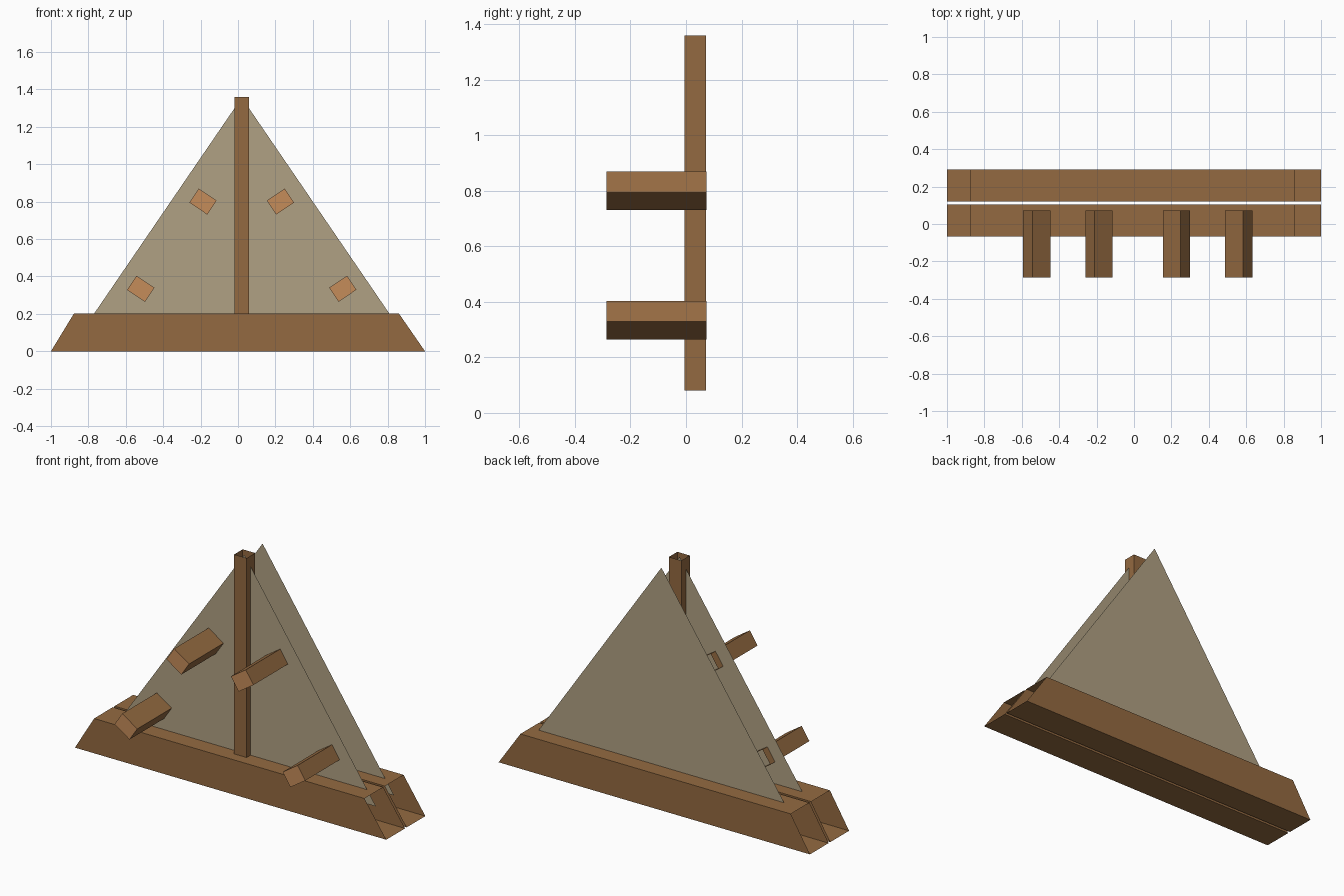
import bpy, bmesh, math
from mathutils import Vector

if "Cube" in bpy.data.objects:
    bpy.data.objects.remove(bpy.data.objects["Cube"])


def material(name, rgb):
    m = bpy.data.materials.new(name)
    lin = [((c / 255 + 0.055) / 1.055) ** 2.4 for c in rgb]
    m.diffuse_color = (*lin, 1)
    m.use_nodes = True
    m.node_tree.nodes["Principled BSDF"].inputs["Base Color"].default_value = m.diffuse_color
    return m


WOOD = material("brown wood", (148, 106, 65))
CUT = material("light cut wood", (197, 140, 90))
CLOTH = material("grey beige panel", (176, 161, 131))
MID = 0.02  # the mast and panels sit slightly right of centre


def finish(name, bm, mats):
    me = bpy.data.meshes.new(name)
    bm.to_mesh(me)
    bm.free()
    for m in mats:
        me.materials.append(m)
    ob = bpy.data.objects.new(name, me)
    bpy.context.collection.objects.link(ob)


def tube(name, ring_a, ring_b, cap_a=False):
    """Open four-sided tube between two rings; optional lighter cap on the first."""
    bm = bmesh.new()
    a = [bm.verts.new(p) for p in ring_a]
    b = [bm.verts.new(p) for p in ring_b]
    n = len(a)
    centre = sum((v.co for v in bm.verts), Vector()) / (2 * n)
    for i in range(n):
        j = (i + 1) % n
        bm.faces.new((a[i], a[j], b[j], b[i]))
    if cap_a:
        bm.faces.new(a).material_index = 1
    # point every face away from the middle
    for f in bm.faces:
        f.normal_update()
        if f.normal.dot(f.calc_center_median() - centre) < 0:
            f.normal_flip()
    finish(name, bm, [WOOD, CUT] if cap_a else [WOOD])


# base beams with slanted open ends
for name, y0, y1 in (("front_base_beam", -0.068, 0.104), ("back_base_beam", 0.12, 0.291)):
    def end(x_low, x_high):
        return [(x_low, y0, 0), (x_low, y1, 0), (x_high, y1, 0.202), (x_high, y0, 0.202)]
    tube(name, end(-1, -0.877), end(1, 0.86))

# upright mast, open at both ends
def mast_ring(z):
    return [(MID + sx * 0.04, 0.033 + sy * 0.039, z)
            for sx, sy in ((-1, -1), (1, -1), (1, 1), (-1, 1))]


tube("mast", mast_ring(0.08), mast_ring(1.36))

# thin triangular panels, their feet sunk into the beams
for name, y in (("front_panel", 0.03), ("back_panel", 0.197)):
    bm = bmesh.new()
    bm.faces.new([bm.verts.new(p) for p in
                  ((MID - 0.845, y, 0.12), (MID + 0.845, y, 0.12), (MID, y, 1.356))])
    finish(name, bm, [CLOTH])

# tilted pegs following the panel edges, mirrored about the mast
for side, s in (("left", -1), ("right", 1)):
    for level, dx, z in (("upper", 0.207, 0.80), ("lower", 0.54, 0.334)):
        def peg_ring(y):
            t = math.radians(33.7)
            c, k = math.cos(t), math.sin(t)
            return [(MID + s * (dx + u * c - v * k), y, z + u * k + v * c)
                    for u, v in ((-0.0575, -0.045), (0.0575, -0.045),
                                 (0.0575, 0.045), (-0.0575, 0.045))]
        tube(f"{side}_{level}_peg", peg_ring(-0.286), peg_ring(0.073), cap_a=True)
